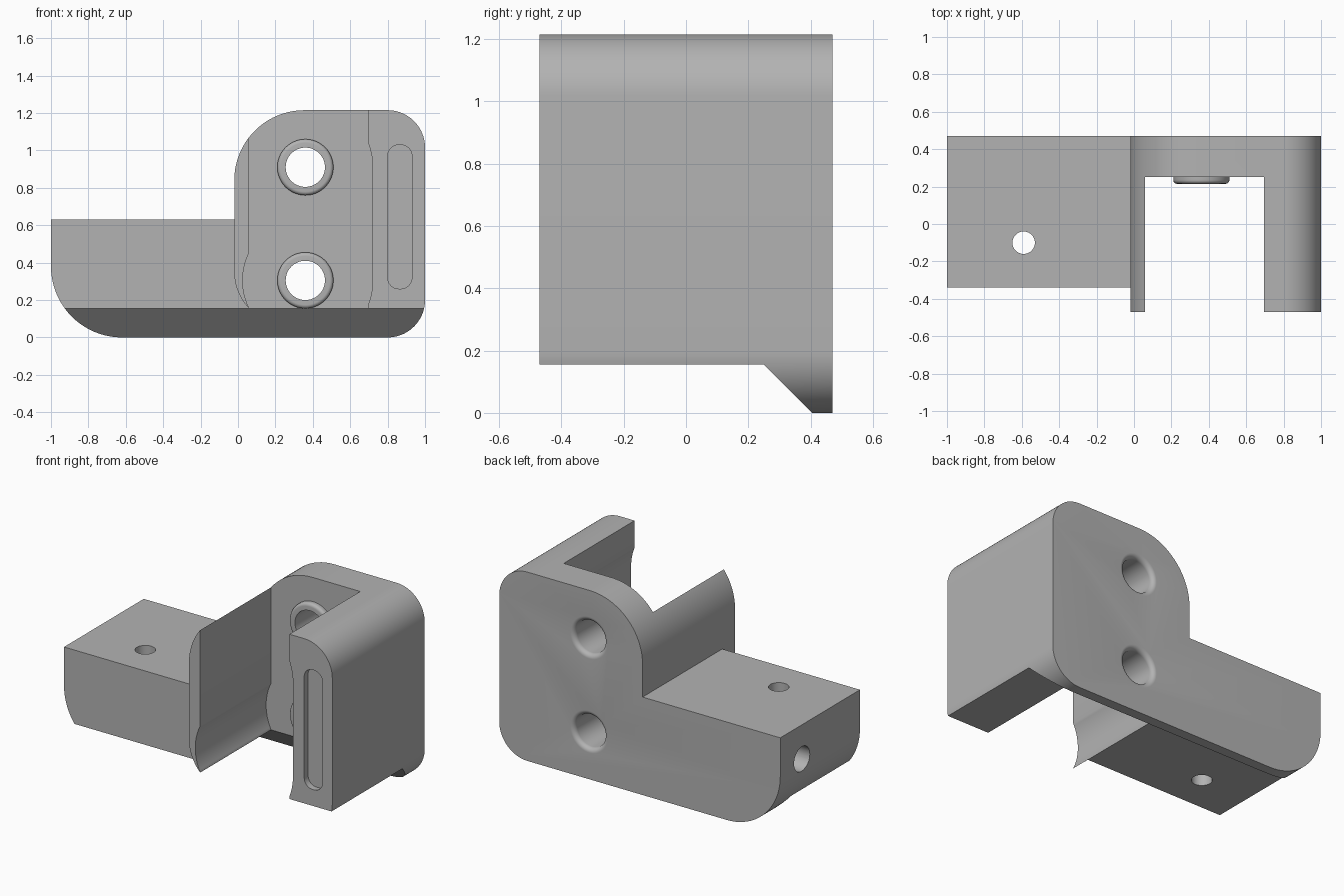
import bpy, bmesh
from math import sin, cos, pi, radians, sqrt, atan2

cube = bpy.data.objects.get("Cube")
if cube:
    bpy.data.objects.remove(cube, do_unlink=True)

grey = bpy.data.materials.new("plain grey")
grey.use_nodes = True
GREY = (0.45, 0.45, 0.45, 1)
grey.diffuse_color = GREY
grey.node_tree.nodes["Principled BSDF"].inputs["Base Color"].default_value = GREY


def finish(bm, name):
    bmesh.ops.recalc_face_normals(bm, faces=bm.faces)
    mesh = bpy.data.meshes.new(name)
    bm.to_mesh(mesh)
    bm.free()
    mesh.materials.append(grey)
    obj = bpy.data.objects.new(name, mesh)
    bpy.context.collection.objects.link(obj)
    return obj


def arc(cx, cz, r, start, end, n=20):
    """Points along an arc, angles in degrees."""
    angles = [radians(start + (end - start) * i / n) for i in range(n + 1)]
    return [(cx + r * cos(a), cz + r * sin(a)) for a in angles]


def prism(name, points, low, high, axis="y"):
    """Extrude a closed outline along y (points are x, z) or x (points are y, z)."""
    place = (lambda p, d: (p[0], d, p[1])) if axis == "y" else (lambda p, d: (d, p[0], p[1]))
    bm = bmesh.new()
    ends = [[bm.verts.new(place(p, d)) for p in points] for d in (low, high)]
    bm.faces.new(ends[0])
    bm.faces.new(ends[1])
    n = len(points)
    for i in range(n):
        j = (i + 1) % n
        bm.faces.new((ends[0][i], ends[0][j], ends[1][j], ends[1][i]))
    return finish(bm, name)


def lathe(name, profile, x, z, n=64):
    """Turn (radius, y) pairs around an axis parallel to y."""
    bm = bmesh.new()
    rings = [[bm.verts.new((x + r * cos(2 * pi * i / n), y, z + r * sin(2 * pi * i / n)))
              for i in range(n)] for r, y in profile]
    for a, b in zip(rings, rings[1:]):
        for i in range(n):
            j = (i + 1) % n
            bm.faces.new((a[i], a[j], b[j], b[i]))
    bm.faces.new(rings[0])
    bm.faces.new(rings[-1])
    return finish(bm, name)


def combine(target, tool, operation="DIFFERENCE"):
    mod = target.modifiers.new("shape", "BOOLEAN")
    mod.operation, mod.solver, mod.object = operation, "EXACT", tool
    bpy.ops.object.select_all(action="DESELECT")
    bpy.context.view_layer.objects.active = target
    target.select_set(True)
    bpy.ops.object.modifier_apply(modifier=mod.name)
    bpy.data.objects.remove(tool, do_unlink=True)


FRONT, BACK, PLATE = -0.47, 0.47, 0.25
ARM_FRONT, FLOOR = -0.34, 0.155
HOLE_X, LOW, HIGH = 0.36, 0.305, 0.91

# Full silhouette of the bracket
outline = (arc(-0.62, 0.38, 0.38, 180, 270) + arc(0.8, 0.2, 0.2, 270, 360)
           + arc(0.8, 1.015, 0.2, 0, 90) + arc(0.355, 0.84, 0.375, 90, 180)
           + [(-0.02, 0.63), (-1, 0.63)])
bracket = prism("bracket", outline, FRONT, BACK)

# Channel between wall and post, relieved around the bosses
r_left, r_right, left, right = 0.335, 0.36, 0.06, 0.695
a = 180 - math_angle if (math_angle := 180 * atan2(0.149, 0.3) / pi) else 180
b = 180 * atan2(sqrt(r_right ** 2 - (right - HOLE_X) ** 2), right - HOLE_X) / pi
channel = ([(left, 1.4)] + arc(HOLE_X, LOW, r_left, a, 360 - a)
           + [(left, -0.1), (right, -0.1)] + arc(HOLE_X, LOW, r_right, -b, 0)
           + arc(HOLE_X, HIGH, r_right, 0, b) + [(right, 1.4)])
combine(bracket, prism("channel_cutter", channel, -0.6, PLATE))

# Space in front of the arm, following the curved foot of the wall
foot = 180 + 180 * atan2(0.195, 0.198) / pi
space = [(-1.2, 1.4), (-0.02, 1.4)] + arc(0.258, 0.35, 0.278, 180, foot) + [(0.06, -0.1), (-1.2, -0.1)]
combine(bracket, prism("arm_front_cutter", space, -0.6, ARM_FRONT))

# Raised underside with a sloped edge along the back plate
under = [(-0.6, -0.1), (-0.6, FLOOR), (PLATE, FLOOR), (0.505, -0.1)]
combine(bracket, prism("underside_cutter", under, -1.2, 1.2, "x"))

# Rounded bosses and their flared screw holes
edge = [(r, 0.235 + y) for r, y in arc(0.13, 0, 0.02, -90, 0, 6)]
flare = [(r, y) for r, y in arc(0.135, 0.44, 0.03, 180, 90, 8)]
for z in (LOW, HIGH):
    combine(bracket, lathe("boss", edge + [(0.15, 0.3)], HOLE_X, z), "UNION")
    combine(bracket, lathe("hole_cutter", [(0.105, 0.1)] + flare + [(0.135, 0.6)], HOLE_X, z))

# Shallow slot in the front of the post
slot = (arc(0.86, 0.32, 0.06, 180, 270, 8) + arc(0.87, 0.32, 0.06, 270, 360, 8)
        + arc(0.87, 0.97, 0.06, 0, 90, 8) + arc(0.86, 0.97, 0.06, 90, 180, 8))
combine(bracket, prism("slot_cutter", slot, -0.6, FRONT + 0.04))

# Upright hole through the arm and blind hole in its end
upright = lathe("upright_hole_cutter", [(0.06, -0.5), (0.06, 0.5)], 0, 0)
upright.rotation_euler = (pi / 2, 0, 0)
upright.location = (-0.59, -0.1, 0.4)
combine(bracket, upright)
combine(bracket, prism("end_hole_cutter", arc(0.25, 0.41, 0.08, 0, 352.5, 47), -1.2, -0.45, "x"))

bpy.ops.object.select_all(action="DESELECT")
bpy.context.view_layer.objects.active = bracket
bracket.select_set(True)
bpy.ops.object.shade_smooth_by_angle(angle=radians(30))
